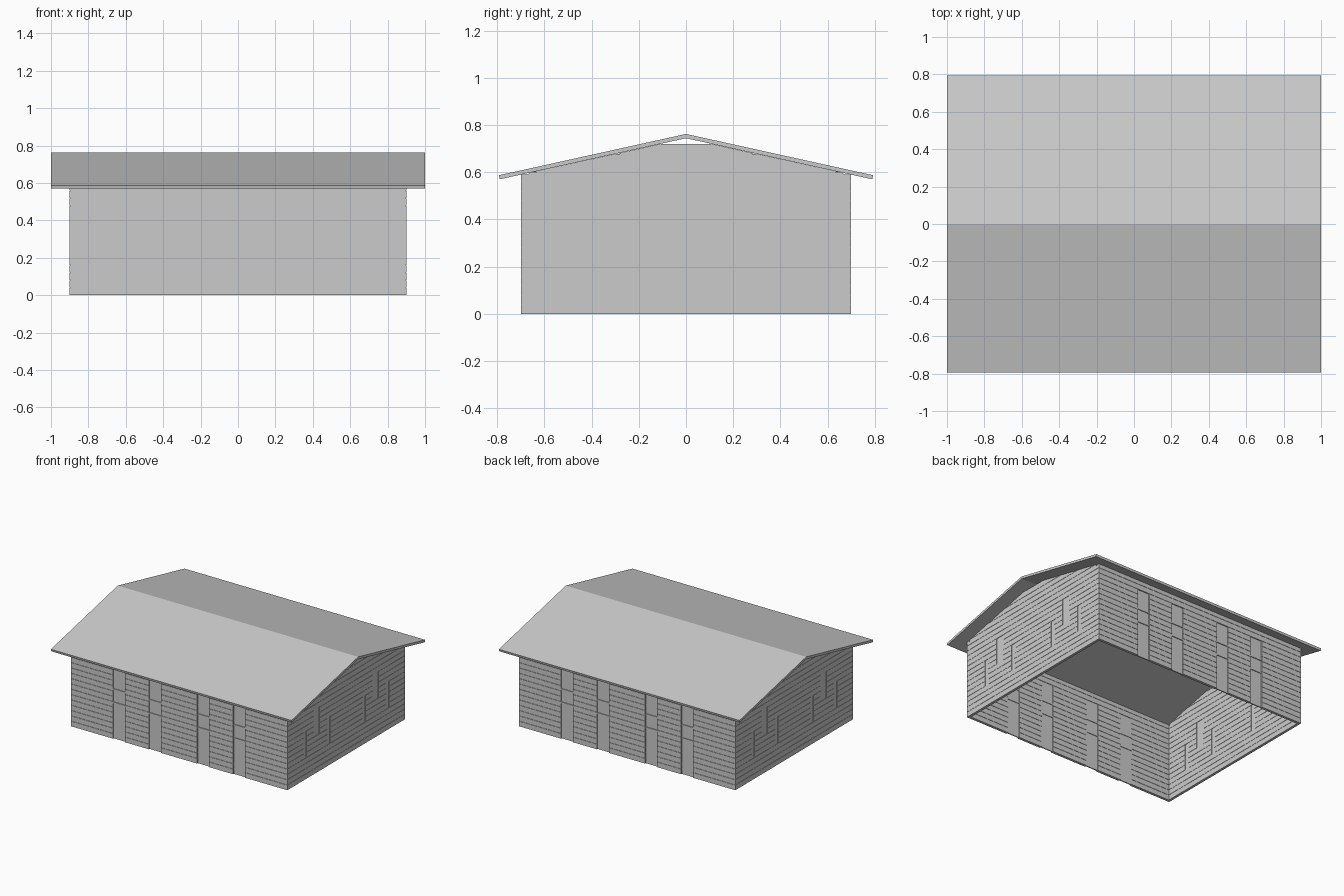
import bpy, bmesh
from mathutils import Matrix

if "Cube" in bpy.data.objects:
    bpy.data.objects.remove(bpy.data.objects["Cube"])

ROW, GAP, THICK = 0.04, 0.002, 0.02
EAVE, SLOPE, RIDGE = 0.59, 0.219, 0.743


def make(name, bm):
    bmesh.ops.recalc_face_normals(bm, faces=bm.faces)
    me = bpy.data.meshes.new(name)
    bm.to_mesh(me)
    bm.free()
    ob = bpy.data.objects.new(name, me)
    bpy.context.collection.objects.link(ob)
    return ob


def prism(bm, outline, d0, d1):
    """Extrude an outline of (u, z) points from depth d0 to d1 (local y)."""
    a = [bm.verts.new((u, d0, z)) for u, z in outline]
    b = [bm.verts.new((u, d1, z)) for u, z in outline]
    n = len(a)
    bm.faces.new(a)
    bm.faces.new(b[::-1])
    for i in range(n):
        j = (i + 1) % n
        bm.faces.new((a[i], b[i], b[j], a[j]))


def rect(u0, u1, z0, z1):
    return [(u0, z0), (u1, z0), (u1, z1), (u0, z1)]


def spans(lo, hi, holes):
    """Split a row around the openings that cross it."""
    out, start = [], lo
    for h0, h1 in sorted(holes):
        if h0 > start:
            out.append((start, h0))
        start = max(start, h1)
    out.append((start, hi))
    return out


def wall(name, half, top, openings, gable, placement):
    planks, core = bmesh.new(), bmesh.new()

    def width(z):
        return min(half, (RIDGE - z) / SLOPE) if gable else half

    z = 0.0
    while z < top - 0.004:
        z1 = min(z + ROW, top)
        zt = z1 - GAP if z1 < top else top
        mid = (z + z1) / 2
        holes = [(o[0], o[1]) for o in openings if o[2] < mid < o[3]]
        w0, w1 = width(z), width(zt)
        for a, b in spans(-w0, w0, holes):
            ta = -w1 if a == -w0 else a
            tb = w1 if b == w0 else b
            prism(planks, [(a, z), (b, z), (tb, zt), (ta, zt)], 0, THICK)
        z = z1
    # thin backing panel seen in the recesses and joints
    inner = half - 0.004
    if gable:
        wt = width(top) - 0.004
        shape = [(-inner, 0), (inner, 0), (inner, EAVE - 0.004),
                 (wt, top - 0.002), (-wt, top - 0.002), (-inner, EAVE - 0.004)]
    else:
        shape = rect(-inner, inner, 0, top - 0.002)
    prism(core, shape, 0.004 if gable else 0.008, THICK - 0.004)
    for ob in (make(name + "_planks", planks), make(name + "_panel", core)):
        ob.data.transform(placement)


# Long walls: four tall recesses
long_open = [(c - 0.05, c + 0.05, 0, 0.51) for c in (-0.5, -0.2, 0.2, 0.5)]
# End walls: two window groups each
end_open = []
for c in (-0.35, 0.35):
    end_open += [(c + s * 0.14 - 0.017, c + s * 0.14 + 0.017, 0.16, 0.37) for s in (-1, 1)]
    end_open.append((c - 0.035, c + 0.035, 0.265, 0.465))

half_turn = Matrix.Rotation(3.14159265, 4, 'Z')
quarter = Matrix.Rotation(1.57079633, 4, 'Z')
for turn, long_name, end_name in ((Matrix.Identity(4), "front_wall", "right_wall"),
                                  (half_turn, "back_wall", "left_wall")):
    wall(long_name, 0.9, EAVE, long_open, False, turn @ Matrix.Translation((0, -0.7, 0)))
    wall(end_name, 0.7, 0.72, end_open, True,
         turn @ quarter @ Matrix.Translation((0, -0.9, 0)))
    # Cross rails in the tall recesses
    rails = bmesh.new()
    for u0, u1, _, _ in long_open:
        for z in (0.265, 0.365):
            prism(rails, rect(u0, u1, z, z + 0.01), 0.002, THICK)
    make(long_name + "_rails", rails).data.transform(
        turn @ Matrix.Translation((0, -0.7, 0)))

# Gabled roof slab
roof = bmesh.new()
prism(roof, [(-0.793, 0.587), (0, 0.762), (0.793, 0.587),
             (0.789, 0.57), (0, 0.744), (-0.789, 0.57)], -1, 1)
make("roof", roof).data.transform(quarter)
